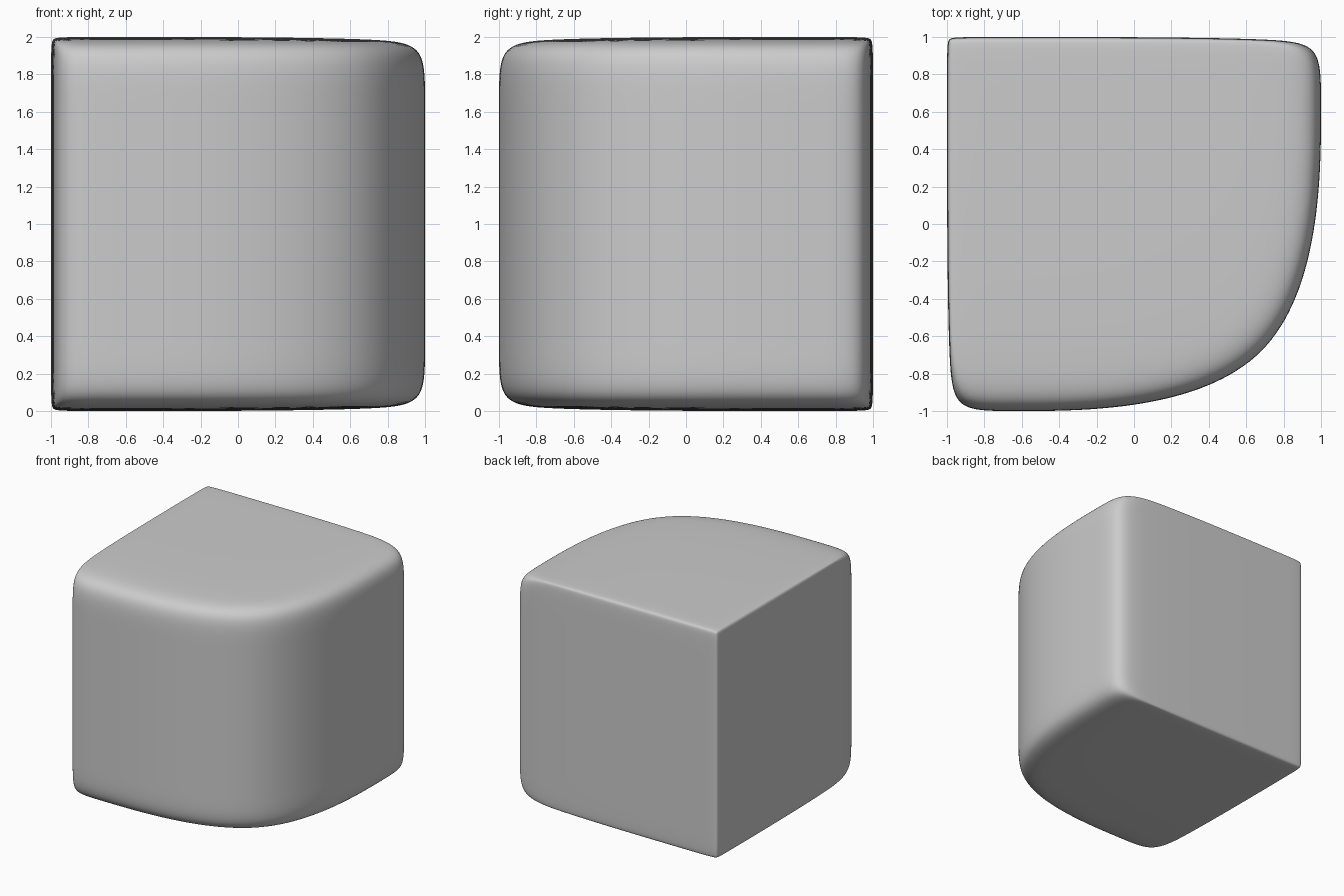
import bpy, bmesh

if "Cube" in bpy.data.objects:
    bpy.data.objects.remove(bpy.data.objects["Cube"])

# Cage: plain cube with holding loops near left, back, top and bottom
bm = bmesh.new()
bmesh.ops.create_cube(bm, size=2)
bmesh.ops.translate(bm, verts=bm.verts, vec=(0, 0, 1))


def loop_cut(co, normal):
    geom = bm.verts[:] + bm.edges[:] + bm.faces[:]
    bmesh.ops.bisect_plane(bm, geom=geom, plane_co=co, plane_no=normal)


d = 0.08
loop_cut((-1 + d, 0, 0), (1, 0, 0))
loop_cut((0, 1 - d, 0), (0, 1, 0))
loop_cut((0, 0, d), (0, 0, 1))
loop_cut((0, 0, 2 - d), (0, 0, 1))

for f in bm.faces:
    f.smooth = True
mesh = bpy.data.meshes.new("rounded_block")
bm.to_mesh(mesh)
bm.free()
block = bpy.data.objects.new("rounded_block", mesh)
bpy.context.collection.objects.link(block)

# Subdivision rounds the unsupported edges strongly, the supported ones lightly
sub = block.modifiers.new("smooth", 'SUBSURF')
sub.levels = sub.render_levels = 5
